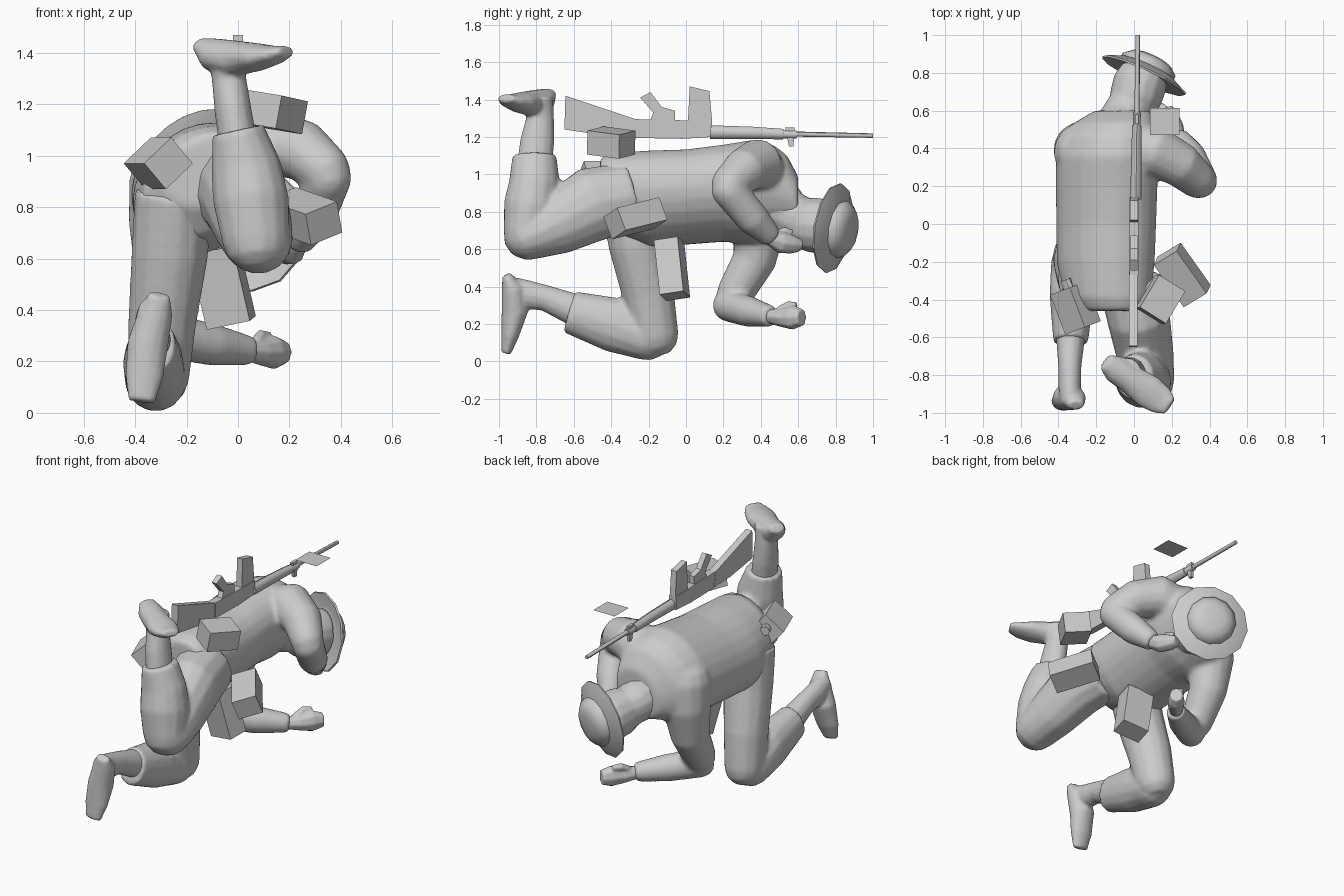
import bpy, bmesh, math
from mathutils import Vector, Matrix

grey = bpy.data.materials.new("plain_grey")
grey.diffuse_color = (0.6, 0.6, 0.6, 1)


def finish(name, bm, angle=40):
    bmesh.ops.recalc_face_normals(bm, faces=bm.faces)
    me = bpy.data.meshes.new(name)
    bm.to_mesh(me)
    bm.free()
    me.materials.append(grey)
    ob = bpy.data.objects.new(name, me)
    bpy.context.collection.objects.link(ob)
    if angle:
        bpy.ops.object.select_all(action='DESELECT')
        ob.select_set(True)
        bpy.context.view_layer.objects.active = ob
        bpy.ops.object.shade_smooth_by_angle(angle=math.radians(angle))
    return ob


def loft(name, rings, ref=(1, 0, 0), ends=(False, False), sides=14, axis=None, angle=45):
    """Skin of elliptical rings (x, y, z, radius along ref, other radius)."""
    R = [(Vector(r[:3]), r[3], r[4] if len(r) > 4 else r[3]) for r in rings]
    # rounded ends: two shrinking rings beyond the last one
    def cap(a, b):
        d = (a[0] - b[0]).normalized()
        return [(a[0] + d * a[1] * k, a[1] * s, a[2] * s) for k, s in ((0.45, 0.86), (0.8, 0.5))]
    head = cap(R[0], R[1])[::-1] if ends[0] else []
    tail = cap(R[-1], R[-2]) if ends[1] else []
    R = head + R + tail
    bm = bmesh.new()
    loops = []
    for i, (c, a, b) in enumerate(R):
        t = Vector(axis) if axis else R[min(i + 1, len(R) - 1)][0] - R[max(i - 1, 0)][0]
        t.normalize()
        v = t.cross(Vector(ref)).normalized()
        u = v.cross(t)
        loops.append([bm.verts.new(c + u * a * math.cos(q) + v * b * math.sin(q))
                      for q in (2 * math.pi * k / sides for k in range(sides))])
    for p, q in zip(loops, loops[1:]):
        for k in range(sides):
            j = (k + 1) % sides
            bm.faces.new((p[k], p[j], q[j], q[k]))
    bm.faces.new(loops[0])
    bm.faces.new(loops[-1])
    return finish(name, bm, angle)


def fuse(name, parts, voxel=0.014, smooth=5):
    """Melt overlapping parts into one soft skin."""
    bpy.ops.object.select_all(action='DESELECT')
    for p in parts:
        p.select_set(True)
    ob = bpy.context.view_layer.objects.active = parts[0]
    bpy.ops.object.join()
    ob.name = name
    r = ob.modifiers.new("union", 'REMESH')
    r.mode, r.voxel_size = 'VOXEL', voxel
    s = ob.modifiers.new("soften", 'SMOOTH')
    s.factor, s.iterations = 0.5, smooth
    for m in ("union", "soften"):
        bpy.ops.object.modifier_apply(modifier=m)
    bpy.ops.object.shade_smooth_by_angle(angle=math.radians(60))
    return ob


def box(name, centre, size, long_axis, side_axis):
    """Box with its first edge along long_axis and second near side_axis."""
    a = Vector(long_axis).normalized()
    c = a.cross(Vector(side_axis)).normalized()
    b = c.cross(a)
    m = Matrix((a, b, c)).transposed().to_4x4()
    m.translation = Vector(centre)
    bm = bmesh.new()
    bmesh.ops.create_cube(bm, size=1, matrix=m @ Matrix.Diagonal((*size, 1)))
    return finish(name, bm, 0)


def slab(name, outline, x, width):
    """Side profile of (y, z) points extruded across x."""
    bm = bmesh.new()
    f = bm.faces.new([bm.verts.new((x - width / 2, y, z)) for y, z in outline])
    g = bmesh.ops.extrude_face_region(bm, geom=[f])
    bmesh.ops.translate(bm, vec=(width, 0, 0),
                        verts=[e for e in g['geom'] if isinstance(e, bmesh.types.BMVert)])
    return finish(name, bm, 0)


# Jacket torso, sheared so the right side rides higher
torso = loft("torso", [(-.12, -.46, .94, .17, .14), (-.14, -.39, .90, .23, .21),
                       (-.15, -.20, .87, .26, .255), (-.147, 0, .88, .265, .25),
                       (-.145, .20, .90, .27, .255), (-.14, .36, .905, .275, .275),
                       (-.13, .47, .90, .25, .25), (-.10, .54, .88, .21, .21),
                       (-.06, .60, .82, .15, .15)], sides=24, axis=(0, 1, 0))
for v in torso.data.vertices:
    v.co.z += 0.2 * (v.co.x + 0.14)

# Right sleeve (elbow out) and left sleeve (propped on the forearm)
sleeves = [
    loft("ru", [(.0, .40, 1.0, .14), (.12, .38, 1.055, .137), (.25, .31, 1.02, .12),
                (.34, .23, .945, .1)], ref=(0, 0, 1), ends=(True, True)),
    loft("rf", [(.35, .225, .92, .095), (.29, .36, .76, .09), (.23, .46, .66, .06)], ends=(True, False)),
    loft("lu", [(-.265, .38, .90, .16), (-.28, .395, .74, .147), (-.285, .365, .54, .118),
                (-.28, .26, .36, .1)], ref=(1, -1, 0), ends=(True, True)),
    loft("lf", [(-.27, .225, .30, .088), (-.10, .34, .265, .083), (.05, .455, .24, .058)],
         ref=(0, 0, 1), ends=(True, False))]
fuse("jacket", [torso] + sleeves, smooth=8)

# Trousers: right leg folded back and raised, left leg kneeling
fuse("trousers", [
    loft("rt", [(-.02, -.30, .88, .17, .19), (.025, -.50, .84, .168, .203),
                (.06, -.70, .73, .152, .168), (.078, -.84, .665, .137, .128)], ends=(False, True)),
    loft("rs", [(.07, -.86, .67, .132, .118), (.05, -.83, .83, .148, .147),
                (.03, -.81, .96, .137, .137), (.0, -.81, 1.1, .102, .12)], ends=(True, False)),
    loft("lt", [(-.25, -.30, .86, .152, .165), (-.265, -.265, .62, .15, .15),
                (-.295, -.20, .35, .133, .14), (-.31, -.165, .13, .12, .128)], ends=(False, True)),
    loft("ls", [(-.32, -.20, .12, .12, .12), (-.33, -.38, .195, .118, .15),
                (-.335, -.625, .265, .093, .115)], ends=(True, False))])

# Boots
fuse("right_boot", [
    loft("shaft", [(.0, -.81, 1.05, .075, .095), (-.02, -.795, 1.18, .072, .092),
                   (-.035, -.78, 1.30, .067, .075), (-.04, -.785, 1.41, .08, .075)]),
    loft("foot", [(-.15, -.73, 1.435, .045, .028), (-.10, -.765, 1.395, .075, .065),
                  (-.02, -.82, 1.378, .078, .072), (.08, -.89, 1.384, .092, .054),
                  (.145, -.935, 1.392, .078, .036), (.19, -.965, 1.407, .05, .022)],
         ref=(.6, .8, 0))], .01, 3)
fuse("left_boot", [
    loft("shaft", [(-.335, -.57, .265, .08, .09), (-.34, -.75, .338, .062, .07),
                   (-.34, -.87, .36, .06, .08), (-.33, -.95, .395, .058, .062)]),
    loft("foot", [(-.305, -.96, .46, .042, .025), (-.32, -.925, .39, .067, .062),
                  (-.35, -.915, .27, .08, .072), (-.365, -.94, .14, .074, .048),
                  (-.375, -.962, .045, .052, .027)])], .01, 3)

# Hands
fuse("right_hand", [
    loft("palm", [(.235, .44, .665, .04), (.21, .51, .635, .055, .06),
                  (.185, .57, .625, .05, .05), (.17, .615, .62, .037, .032)], sides=8),
    loft("thumb", [(.20, .47, .67, .025), (.17, .53, .70, .022), (.16, .57, .69, .015)], sides=6)], .008, 2)
fuse("left_hand", [
    loft("palm", [(.04, .45, .24, .04), (.09, .51, .235, .052), (.14, .57, .235, .067, .052),
                  (.178, .62, .235, .047, .042)], ref=(0, 0, 1), sides=8),
    loft("thumb", [(.07, .50, .27, .027), (.09, .55, .30, .025), (.12, .59, .30, .018)], sides=6)], .008, 2)

# Head and neck
fuse("head", [
    loft("neck", [(-.08, .47, .84, .17), (-.05, .56, .78, .132), (0, .66, .74, .122)]),
    loft("skull", [(-.01, .56, .735, .08, .09), (.0, .605, .73, .118, .13), (.01, .67, .73, .14, .149),
                   (.03, .74, .72, .144, .15), (.06, .80, .71, .13, .14)])], .012, 4)

# Brimmed hat
n = Vector((.41, .90, -.15)).normalized()
hat = Vector((.06, .80, .71))
loft("hat_brim", [(*(hat + n * t), r) for t, r in ((.0, .15), (-.022, .24), (-.012, .244), (.028, .155))],
     axis=n, sides=12, angle=25)
loft("hat_crown", [(*(hat + n * t), r) for t, r in ((.0, .157), (.05, .152), (.082, .115), (.095, .07))],
     axis=n, sides=12)

# Belt pouches and canteen
box("right_pouch", (.255, -.27, .765), (.28, .15, .13), (.17, -.24, -.06), (.8, .55, .35))
box("rear_pouch", (.14, -.40, 1.17), (.20, .165, .13), (.09, .15, -.02), (.75, -.55, -.12))
box("front_pouch", (-.06, -.075, .495), (.30, .175, .13), (.065, .03, -.28), (1, -.2, .1))
box("canteen", (-.31, -.445, .97), (.225, .15, .135), (-.08, .21, 0), (.7, .2, .65))
loft("canteen_cap", [(-.34, -.35, .985, .03), (-.362, -.295, .985, .03)], sides=8)

# Rifle lying upside down along the back
slab("rifle_stock", [(-.645, 1.42), (-.45, 1.355), (-.27, 1.295), (-.25, 1.20), (-.42, 1.205),
                     (-.65, 1.24)], -.005, .045)
slab("rifle_receiver", [(-.27, 1.295), (.14, 1.285), (.14, 1.20), (-.02, 1.19), (-.27, 1.195)], .0, .05)
slab("rifle_grip", [(-.19, 1.44), (-.13, 1.36), (-.06, 1.34), (-.06, 1.29), (-.19, 1.29),
                    (-.175, 1.33), (-.245, 1.41)], .0, .035)
slab("rifle_magazine", [(.01, 1.28), (.02, 1.47), (.125, 1.445), (.14, 1.28)], .0, .04)
loft("rifle_handguard", [(.01, .13, 1.225, .03, .037), (.013, .35, 1.222, .028, .033),
                         (.015, .52, 1.215, .025, .028)], sides=8)
loft("rifle_barrel", [(.015, .50, 1.217, .014), (.02, 1.0, 1.207, .012)], sides=8)
loft("rifle_barrel_collar", [(.015, .50, 1.215, .02, .022), (.016, .59, 1.213, .02, .022)], sides=8)
slab("rifle_front_sight", [(.53, 1.25), (.58, 1.25), (.575, 1.15), (.55, 1.15)], .015, .02)

# Small loose square sheet above the right shoulder
bm = bmesh.new()
bm.faces.new([bm.verts.new((x, y, 1.31)) for x, y in ((.085, .47), (.24, .47), (.24, .615), (.085, .615))])
finish("loose_sheet", bm, 0)
